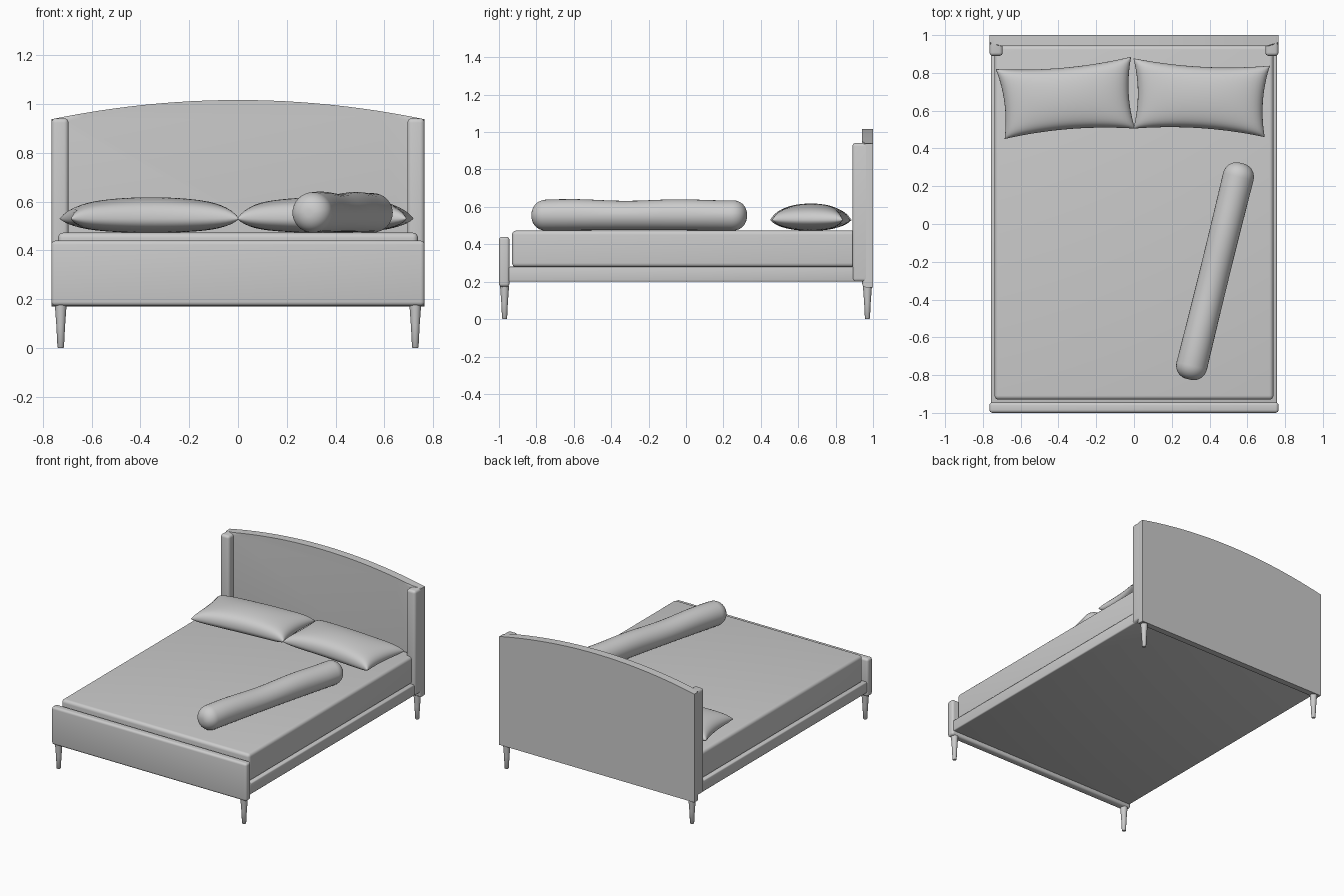
import bpy, bmesh, math
from mathutils import Vector

if "Cube" in bpy.data.objects:
    bpy.data.objects.remove(bpy.data.objects["Cube"])


def make_object(name, bm, angle=40):
    bmesh.ops.recalc_face_normals(bm, faces=bm.faces[:])
    me = bpy.data.meshes.new(name)
    bm.to_mesh(me)
    bm.free()
    ob = bpy.data.objects.new(name, me)
    bpy.context.collection.objects.link(ob)
    bpy.ops.object.select_all(action='DESELECT')
    bpy.context.view_layer.objects.active = ob
    ob.select_set(True)
    bpy.ops.object.shade_smooth_by_angle(angle=math.radians(angle))
    return ob


def box(name, lo, hi, bevel=0.0, segments=4, pick=lambda e: True):
    bm = bmesh.new()
    bmesh.ops.create_cube(bm, size=1)
    for v in bm.verts:
        v.co = Vector([lo[i] if v.co[i] < 0 else hi[i] for i in range(3)])
    if bevel:
        bmesh.ops.bevel(bm, geom=[e for e in bm.edges if pick(e)], offset=bevel,
                        segments=segments, profile=0.5, affect='EDGES', clamp_overlap=True)
    return make_object(name, bm)


def revolve(name, profile, segments, place):
    # closed lathe: profile of (radius, height), place maps a local point to the world
    bm = bmesh.new()
    rings = []
    for r, h in profile:
        rings.append([bm.verts.new(place(r * math.cos(a), r * math.sin(a), h))
                      for a in (2 * math.pi * k / segments for k in range(segments))])
    for a, b in zip(rings, rings[1:]):
        for k in range(segments):
            j = (k + 1) % segments
            bm.faces.new((a[k], a[j], b[j], b[k]))
    bm.faces.new(rings[0])
    bm.faces.new(rings[-1])
    return make_object(name, bm)


def pillow(name, corners, low, mid, high, n=28):
    # corners: front left, front right, back right, back left
    bm = bmesh.new()
    c = [Vector(p) for p in corners]
    pinch = 0.03
    for side, depth in ((1, high - mid), (-1, mid - low)):
        grid = []
        for i in range(n + 1):
            u = math.sin(math.pi * (i / n - 0.5))
            row = []
            for j in range(n + 1):
                v = math.sin(math.pi * (j / n - 0.5))
                s = (u * (1 - pinch * 2.2 * (1 - v * v)) + 1) / 2
                t = (v * (1 - pinch * 4.5 * (1 - u * u)) + 1) / 2
                p = (c[0] * (1 - s) + c[1] * s) * (1 - t) + (c[3] * (1 - s) + c[2] * s) * t
                belly = max(0, (1 - u * u) * (1 - v * v)) ** 0.5
                rim = max(0, (1 - u ** 10) * (1 - v ** 10)) ** 0.5
                z = mid + side * depth * (0.65 * belly + 0.35 * rim)
                row.append(bm.verts.new((p.x, p.y, z)))
            grid.append(row)
        for i in range(n):
            for j in range(n):
                bm.faces.new((grid[i][j], grid[i + 1][j], grid[i + 1][j + 1], grid[i][j + 1]))
    bmesh.ops.remove_doubles(bm, verts=bm.verts[:], dist=0.00005)
    return make_object(name, bm, 80)


# arched headboard panel, front edge rounded
bm = bmesh.new()
W, N = 0.765, 24
xs = [-W + 2 * W * k / N for k in range(N + 1)]
outline = [(-W, 0.17)] + [(x, 1.017 - 0.135 * x * x) for x in xs] + [(W, 0.17)]
face = bm.faces.new([bm.verts.new((x, 1.0, z)) for x, z in outline])
ext = bmesh.ops.extrude_face_region(bm, geom=[face], use_keep_orig=True)
for g in ext['geom']:
    if isinstance(g, bmesh.types.BMVert):
        g.co.y = 0.942
front = [e for e in bm.edges if all(v.co.y < 0.95 for v in e.verts)]
bmesh.ops.bevel(bm, geom=front, offset=0.02, segments=4, profile=0.5, affect='EDGES')
make_object("headboard", bm)

# headboard wings
for side, label in ((-1, "left"), (1, "right")):
    xa, xb = sorted((side * 0.695, side * 0.765))
    box(f"headboard_wing_{label}", (xa, 0.89, 0.2), (xb, 0.99, 0.942), 0.018, 4,
        lambda e: not all(v.co.y > 0.95 for v in e.verts))

# footboard, base and mattress
box("footboard", (-0.765, -1.0, 0.173), (0.765, -0.944, 0.44), 0.016)
box("bed_base", (-0.757, -0.95, 0.2), (0.757, 0.95, 0.28), 0.008, 3)
box("mattress", (-0.738, -0.93, 0.278), (0.738, 0.945, 0.473), 0.022, 5)

# tapered legs
for sx, lx in ((-1, "left"), (1, "right")):
    for sy, ly in ((-1, "front"), (1, "back")):
        revolve(f"{ly}_{lx}_leg",
                [(0.010, 0), (0.0135, 0.004), (0.018, 0.095), (0.0185, 0.1), (0.024, 0.176)], 20,
                lambda x, y, z, sx=sx, sy=sy: (x + sx * 0.727, y + sy * 0.97, z))

# pillows
pillow("pillow_left", [(-0.685, 0.45), (0.005, 0.505), (-0.015, 0.885), (-0.732, 0.82)],
       0.472, 0.53, 0.618)
pillow("pillow_right", [(-0.003, 0.505), (0.692, 0.46), (0.72, 0.838), (-0.003, 0.877)],
       0.472, 0.53, 0.618)

# bolster cushion lying at an angle, slightly flattened underneath
start, end = Vector((0.288, -0.823, 0)), Vector((0.57, 0.323, 0))
axis = end - start
length = axis.length
axis.normalize()
across = Vector((axis.y, -axis.x, 0))
R, CAP = 0.083, 0.075
cap = [(R * math.sin(a) ** 0.85, CAP * (1 - math.cos(a)))
       for a in (math.pi / 2 * k / 10 for k in range(1, 11))]
body = [(R - 0.003 * math.sin(math.pi * k / 12), CAP + (length - 2 * CAP) * k / 12)
        for k in range(1, 12)]
bolster_profile = cap + body + [(r, length - h) for r, h in reversed(cap)]


def lay_down(x, y, h):
    z = 0.556 + y + 0.004 * math.cos(h * 11 - 2.5) * (y > 0)
    p = start + axis * h + across * x
    return (p.x, p.y, max(z, 0.473 + 0.02 * (x / R) ** 4))


revolve("bolster", bolster_profile, 32, lay_down)
